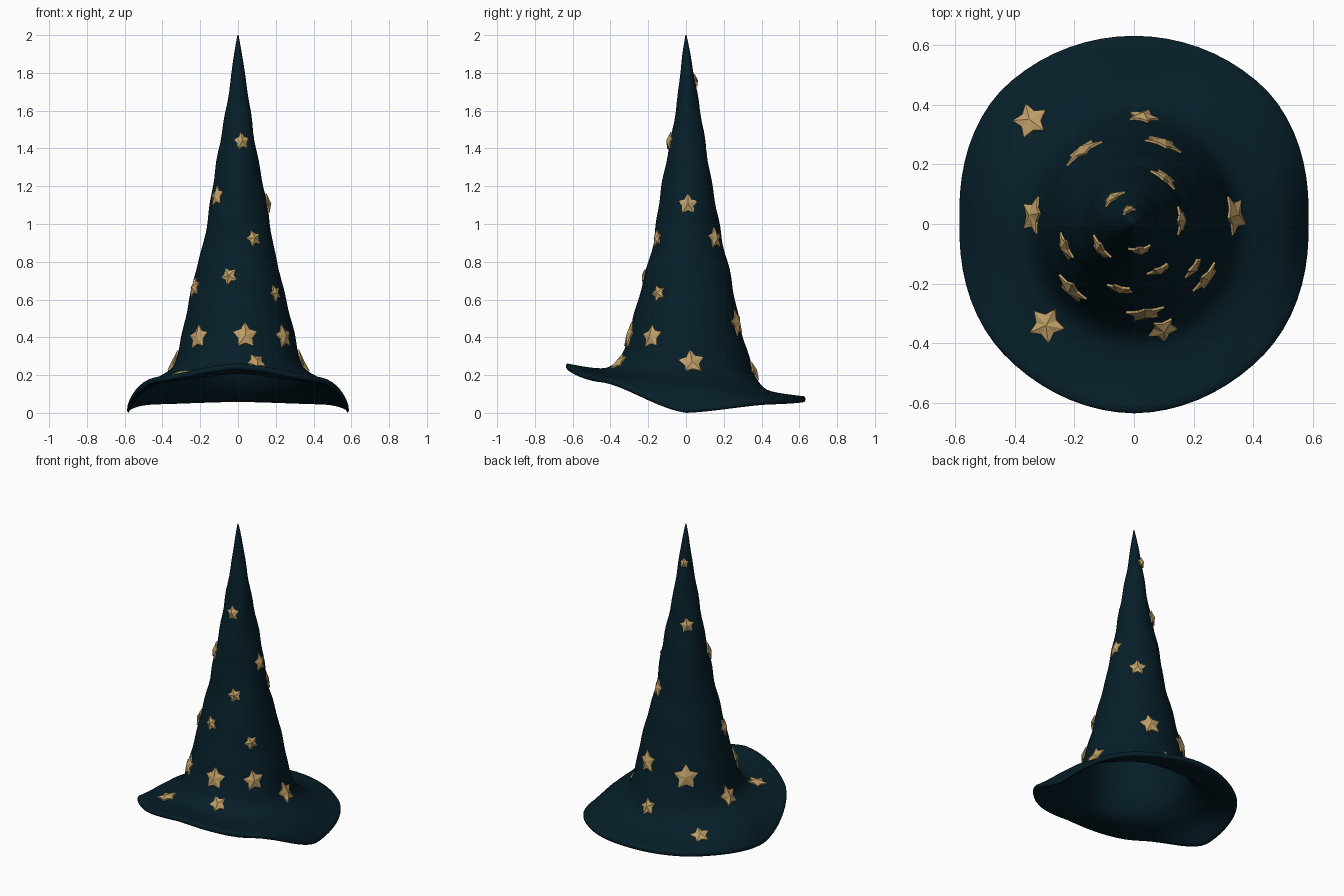
import bpy, bmesh, math
from mathutils import Vector
from mathutils.bvhtree import BVHTree

if "Cube" in bpy.data.objects:
    bpy.data.objects.remove(bpy.data.objects["Cube"])


def material(name, rgb):
    m = bpy.data.materials.new(name)
    m.diffuse_color = (*rgb, 1)
    m.use_nodes = True
    m.node_tree.nodes["Principled BSDF"].inputs["Base Color"].default_value = m.diffuse_color
    return m


NAVY = material("dark navy felt", (0.0018, 0.0130, 0.0215))
GOLD = material("tan gold", (0.52, 0.345, 0.135))

# Crown profile (radius, height), shared by every direction
CROWN = [(0.003, 2.0), (0.021, 1.9), (0.042, 1.75), (0.065, 1.6), (0.093, 1.43),
         (0.120, 1.28), (0.143, 1.15), (0.163, 1.03), (0.183, 0.9), (0.220, 0.76),
         (0.256, 0.6), (0.280, 0.5), (0.302, 0.4)]
# Brim profiles at 0 (front), 45, 90, 135 and 180 (back) degrees
BRIM = [
    [(0.345, 0.30), (0.395, 0.25), (0.45, 0.236), (0.54, 0.245), (0.63, 0.262)],
    [(0.330, 0.30), (0.375, 0.228), (0.45, 0.202), (0.53, 0.197), (0.613, 0.19)],
    [(0.322, 0.30), (0.352, 0.235), (0.43, 0.185), (0.52, 0.125), (0.580, 0.030)],
    [(0.325, 0.30), (0.365, 0.205), (0.44, 0.145), (0.53, 0.105), (0.627, 0.075)],
    [(0.335, 0.30), (0.37, 0.19), (0.43, 0.12), (0.53, 0.10), (0.626, 0.088)],
]
SEG, SUB = 72, 3


def brim_at(phi):
    """Brim profile in a direction, phi measured from the front."""
    a = abs((phi + math.pi) % (2 * math.pi) - math.pi) / (math.pi / 4)
    i = min(int(a), 3)
    f = a - i
    f = f * f * (3 - 2 * f) * 0.6 + f * 0.4
    return [Vector(p).lerp(Vector(q), f) for p, q in zip(BRIM[i], BRIM[i + 1])]


def spline(pts):
    """Catmull-Rom samples through the points."""
    out = []
    for i in range(len(pts) - 1):
        a, b = pts[max(i - 1, 0)], pts[i]
        c, d = pts[i + 1], pts[min(i + 2, len(pts) - 1)]
        for k in range(SUB):
            t = k / SUB
            out.append(0.5 * (2 * b + (c - a) * t + (2 * a - 5 * b + 4 * c - d) * t * t
                              + (3 * b - a - 3 * c + d) * t ** 3))
    return out + [pts[-1]]


def column(phi):
    """Outer skin, rounded lip and inner skin for one direction."""
    outer = spline([Vector(p) for p in CROWN] + brim_at(phi))
    skin = []
    for r, z in outer:
        # soft slanting folds in the crown
        fade = min(1, max(0, (z - 0.3) / 0.2)) * min(1, (2 - z) / 0.5)
        skin.append((r + fade * 0.0025 * math.sin(z * 27 + 2 * phi)
                     + fade * 0.003 * math.sin(3 * phi - z * 9), z))
    inner = []
    for r, z in skin:
        if z > 1.8:
            continue
        k = min(1, max(0, (r - 0.32) / 0.1))
        inner.append((max(r - 0.018 * (1 - k), 0.004), z - 0.03 * k))
    er, ez = skin[-1]
    lip = [(er + 0.006, ez - 0.010), (er + 0.006, ez - 0.022)]
    return skin + lip + inner[::-1]


def lean(z):
    """Slight backward shift of the crown."""
    return 0.008 * min(1, max(0, (z - 0.4) / 0.3)) * min(1, (2 - z) / 0.3)


# Hat: crown and drooping brim in one hollow shell
bm = bmesh.new()
cols = []
for s in range(SEG):
    phi = 2 * math.pi * s / SEG
    cols.append([bm.verts.new((r * math.sin(phi), -r * math.cos(phi) + lean(z), z))
                 for r, z in column(phi)])
for s in range(SEG):
    a, b = cols[s], cols[(s + 1) % SEG]
    for i in range(len(a) - 1):
        bm.faces.new((a[i], a[i + 1], b[i + 1], b[i]))
bm.faces.new([c[0] for c in cols])
bm.faces.new([c[-1] for c in cols][::-1])
bmesh.ops.recalc_face_normals(bm, faces=bm.faces)
bm.normal_update()
bmesh.ops.translate(bm, verts=bm.verts, vec=(0, 0, -min(v.co.z for v in bm.verts)))
tree = BVHTree.FromBMesh(bm)
me = bpy.data.meshes.new("hat")
bm.to_mesh(me)
bm.free()
hat = bpy.data.objects.new("hat", me)
bpy.context.collection.objects.link(hat)
me.materials.append(NAVY)
me.shade_smooth()

# Stars: x, y, z, radius, turn
STARS = [
    (0.02, -0.09, 1.43, 0.046, 0.1), (-0.11, -0.08, 1.14, 0.052, 0.2),
    (0.175, 0.01, 1.10, 0.054, 0.0), (0.09, -0.17, 0.92, 0.043, 0.3),
    (0.11, 0.16, 0.92, 0.054, 0.0), (-0.05, -0.225, 0.72, 0.046, 0.5),
    (-0.23, -0.08, 0.66, 0.052, 0.3), (0.21, -0.155, 0.63, 0.043, 0.4),
    (-0.21, -0.22, 0.40, 0.064, 0.15), (0.04, -0.31, 0.41, 0.066, 0.0),
    (0.24, -0.18, 0.40, 0.062, 0.1), (0.10, -0.345, 0.285, 0.05, 0.4),
    (0.335, 0.03, 0.27, 0.067, 0.1), (0.10, 0.28, 0.47, 0.068, 0.2),
    (-0.18, 0.26, 0.43, 0.075, 0.0), (0.03, 0.37, 0.23, 0.052, 0.3),
    (-0.34, 0.03, 0.27, 0.064, 0.1), (-0.32, 0.32, 0.13, 0.058, 0.2),
    (-0.27, -0.31, 0.22, 0.058, 0.5), (-0.07, 0.09, 1.36, 0.046, 0.1),
    (-0.02, 0.05, 1.75, 0.034, 0.0),
]


def on_hat(p, lift):
    hit, n, _, _ = tree.find_nearest(p)
    return hit + n * lift


bm = bmesh.new()
for x, y, z, rad, turn in STARS:
    c, n, _, _ = tree.find_nearest(Vector((x, y, z)) + Vector((x, y, 0.1)) * 0.1)
    right = Vector((0, 0, 1)).cross(n).normalized()
    up = n.cross(right)
    rim, base = [], []
    for k in range(10):
        a = math.pi / 2 + turn + k * math.pi / 5
        q = rad * (0.62 if k % 2 else 1.08)
        p = c + n * 0.012 + (right * math.cos(a) + up * math.sin(a)) * q
        rim.append(bm.verts.new(on_hat(p, 0.008)))
        base.append(bm.verts.new(on_hat(p, -0.006)))
    mid = bm.verts.new(c + n * 0.021)
    for k in range(10):
        j = (k + 1) % 10
        bm.faces.new((mid, rim[k], rim[j]))
        bm.faces.new((rim[k], base[k], base[j], rim[j]))
me = bpy.data.meshes.new("stars")
bm.to_mesh(me)
bm.free()
stars = bpy.data.objects.new("stars", me)
bpy.context.collection.objects.link(stars)
me.materials.append(GOLD)
